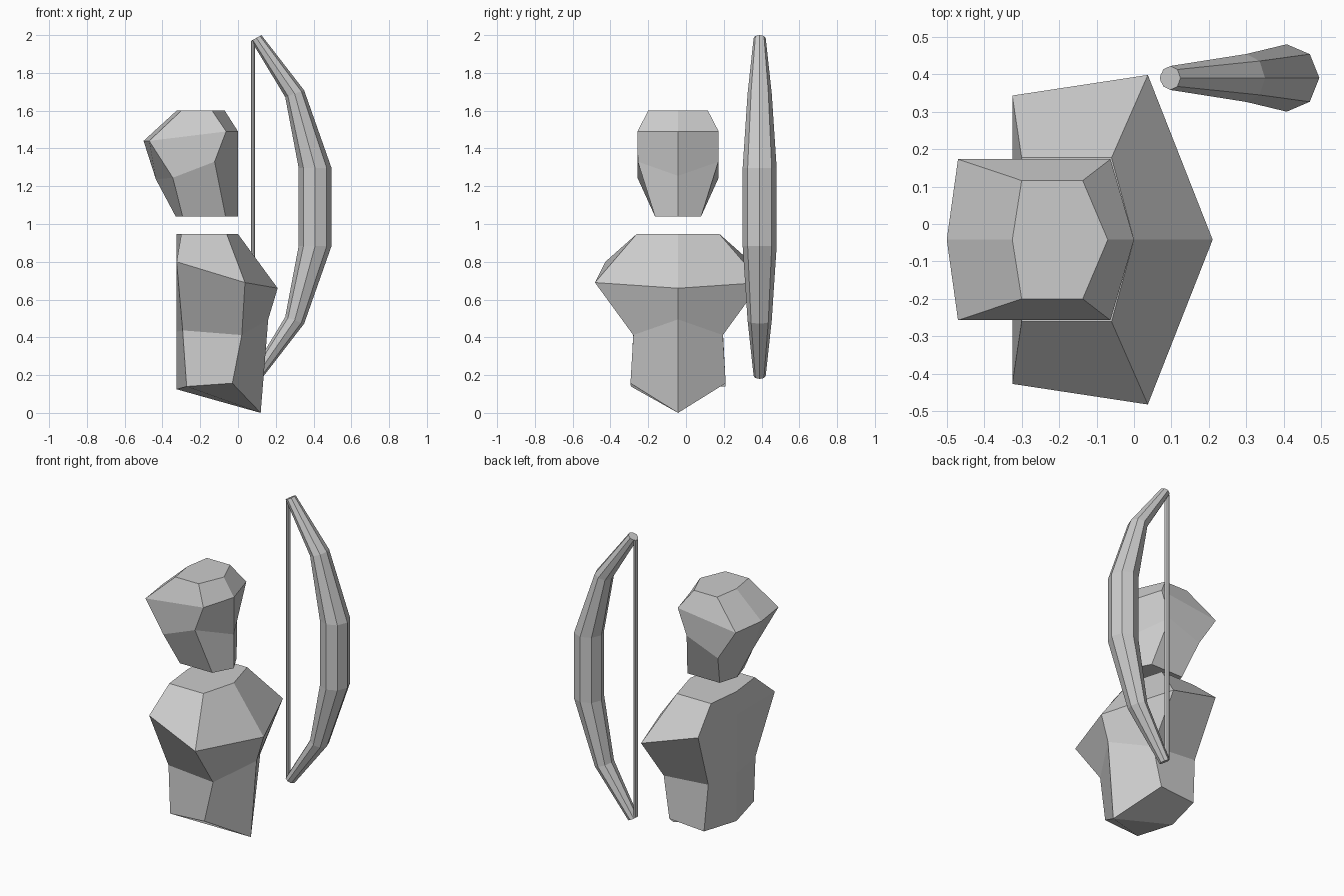
import bpy, bmesh, math

cube = bpy.data.objects.get("Cube")
if cube:
    bpy.data.objects.remove(cube, do_unlink=True)

grey = bpy.data.materials.new("plain grey")
grey.use_nodes = True
colour = (0.6, 0.6, 0.6, 1)
grey.diffuse_color = colour
grey.node_tree.nodes["Principled BSDF"].inputs["Base Color"].default_value = colour


def loft(name, rings, split_caps=False):
    """Skin closed rings of points, in order, and cap both ends."""
    bm = bmesh.new()
    loops = [[bm.verts.new(p) for p in ring] for ring in rings]
    n = len(rings[0])
    for a, b in zip(loops, loops[1:]):
        for i in range(n):
            j = (i + 1) % n
            bm.faces.new((a[i], a[j], b[j], b[i]))
    for cap in (loops[0], loops[-1]):
        if split_caps:  # two halves meeting on the centre line
            bm.faces.new(cap[:4])
            bm.faces.new(cap[3:] + cap[:1])
        else:
            bm.faces.new(cap)
    bmesh.ops.recalc_face_normals(bm, faces=bm.faces)
    mesh = bpy.data.meshes.new(name)
    bm.to_mesh(mesh)
    bm.free()
    mesh.materials.append(grey)
    obj = bpy.data.objects.new(name, mesh)
    bpy.context.collection.objects.link(obj)
    return obj


BODY_Y = -0.042


def hex_ring(back_mid, back, front, front_mid):
    """Six-sided ring mirrored across the body's centre plane.
    Middles are (x, z); sides are (x, half width, z)."""
    def mid(p):
        return (p[0], BODY_Y, p[1])

    def side(p, s):
        return (p[0], BODY_Y + s * p[1], p[2])
    return [mid(back_mid), side(back, 1), side(front, 1),
            mid(front_mid), side(front, -1), side(back, -1)]


# Head: crown, brow, cheeks, neck
loft("head", [
    hex_ring((-0.325, 1.60), (-0.30, 0.158, 1.60), (-0.137, 0.158, 1.60), (-0.07, 1.60)),
    hex_ring((-0.50, 1.44), (-0.47, 0.215, 1.44), (-0.063, 0.215, 1.49), (0.0, 1.49)),
    hex_ring((-0.435, 1.237), (-0.345, 0.215, 1.245), (-0.124, 0.213, 1.33), (0.0, 1.255)),
    hex_ring((-0.33, 1.04), (-0.293, 0.122, 1.04), (-0.066, 0.122, 1.04), (0.0, 1.04)),
], split_caps=True)

# Torso: collar, shoulders, waist, hem
loft("torso", [
    hex_ring((-0.325, 0.947), (-0.30, 0.219, 0.947), (-0.06, 0.219, 0.947), (0.0, 0.947)),
    hex_ring((-0.325, 0.80), (-0.325, 0.385, 0.80), (0.037, 0.44, 0.69), (0.21, 0.66)),
    hex_ring((-0.325, 0.43), (-0.293, 0.237, 0.437), (0.02, 0.237, 0.412), (0.16, 0.495)),
    hex_ring((-0.325, 0.125), (-0.272, 0.25, 0.14), (-0.03, 0.252, 0.157), (0.12, 0.0)),
], split_caps=True)

# Bow limb: octagonal sections (inner x, inner height, outer x, outer height, y radius)
BOW_Y, BOW_Z = 0.39, 1.09
sections = [(0.07, 0.88, 0.124, 0.91, 0.032),
            (0.25, 0.582, 0.35, 0.618, 0.064),
            (0.321, 0.207, 0.495, 0.207, 0.09)]


def bow_ring(section, sign):
    xi, zi, xo, zo, ry = section
    ring = []
    for k in range(8):
        c, s = math.cos(k * math.pi / 4), math.sin(k * math.pi / 4)
        x = (xi + xo) / 2 + c * (xo - xi) / 2
        z = (zi + zo) / 2 + c * (zo - zi) / 2
        ring.append((x, BOW_Y + s * ry, BOW_Z + sign * z))
    return ring


loft("bow_limb", [bow_ring(s, 1) for s in sections]
     + [bow_ring(s, -1) for s in reversed(sections)])

# Bow string: slim eight-sided rod between the tips
loft("bow_string", [
    [(0.08 + 0.011 * math.cos(k * math.pi / 4),
      BOW_Y + 0.017 * math.sin(k * math.pi / 4), BOW_Z + s * 0.88) for k in range(8)]
    for s in (1, -1)])
